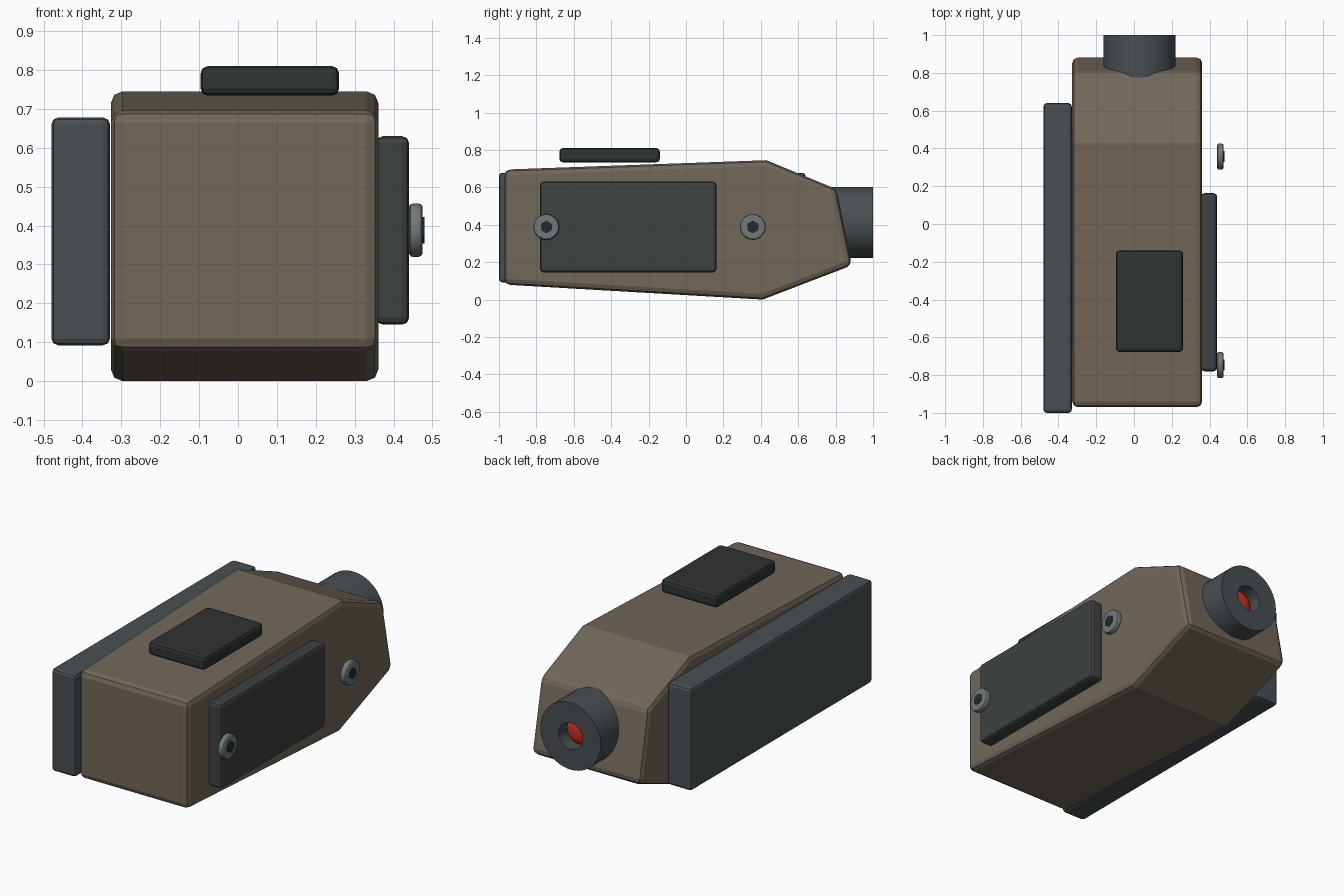
import bpy, bmesh, math
from mathutils import Vector

if "Cube" in bpy.data.objects:
    bpy.data.objects.remove(bpy.data.objects["Cube"])


def material(name, r, g, b):
    m = bpy.data.materials.new(name)
    m.diffuse_color = (r, g, b, 1)
    m.use_nodes = True
    m.node_tree.nodes["Principled BSDF"].inputs["Base Color"].default_value = m.diffuse_color
    return m


BROWN = material("brown_shell", 0.165, 0.138, 0.103)
SLATE = material("slate", 0.066, 0.078, 0.085)
CHARCOAL = material("charcoal", 0.047, 0.054, 0.052)
BLACK = material("black_rubber", 0.028, 0.033, 0.032)
STEEL = material("steel", 0.17, 0.19, 0.2)
SOCKET = material("socket", 0.02, 0.022, 0.025)
RED = material("red_lens", 0.65, 0.03, 0.015)


def finish(name, bm, mat, bevel=0, segments=2):
    bmesh.ops.recalc_face_normals(bm, faces=bm.faces)
    me = bpy.data.meshes.new(name)
    bm.to_mesh(me)
    bm.free()
    me.materials.append(mat)
    ob = bpy.data.objects.new(name, me)
    bpy.context.collection.objects.link(ob)
    if bevel:
        mod = ob.modifiers.new("Bevel", 'BEVEL')
        mod.width = bevel
        mod.segments = segments
        mod.limit_method = 'ANGLE'
        mod.angle_limit = math.radians(30)
    return ob


def extrude_x(name, profile, x0, x1, mat, bevel):
    """Solid from a (y, z) outline, running from x0 to x1."""
    bm = bmesh.new()
    face = bm.faces.new([bm.verts.new((x0, y, z)) for y, z in profile])
    new = bmesh.ops.extrude_face_region(bm, geom=[face])["geom"]
    verts = [v for v in new if isinstance(v, bmesh.types.BMVert)]
    bmesh.ops.translate(bm, vec=(x1 - x0, 0, 0), verts=verts)
    # the starting face is kept by the extrusion and closes the solid
    return finish(name, bm, mat, bevel)


def block(name, x, y, z, mat, bevel):
    outline = [(y[0], z[0]), (y[1], z[0]), (y[1], z[1]), (y[0], z[1])]
    return extrude_x(name, outline, x[0], x[1], mat, bevel)


def lathe(name, profile, centre, axis, steps, mat, smooth=True):
    """Spin (radius, along-axis) points about an axis; radius starts along z."""
    axis, centre = Vector(axis), Vector(centre)
    bm = bmesh.new()
    vs = [bm.verts.new(centre + axis * a + Vector((0, 0, r))) for r, a in profile]
    es = [bm.edges.new(pair) for pair in zip(vs, vs[1:])]
    bmesh.ops.spin(bm, geom=vs + es, cent=centre, axis=axis,
                   angle=math.tau, steps=steps)
    bmesh.ops.remove_doubles(bm, verts=bm.verts, dist=1e-5)
    ob = finish(name, bm, mat)
    if smooth:
        bpy.ops.object.select_all(action='DESELECT')
        ob.select_set(True)
        bpy.context.view_layer.objects.active = ob
        bpy.ops.object.shade_smooth_by_angle(angle=math.radians(30))
    return ob


# Main housing with tapered nose
extrude_x("housing", [(-0.97, 0.08), (-0.97, 0.695), (0.43, 0.745),
                      (0.805, 0.59), (0.887, 0.183), (0.41, 0.0)],
          -0.327, 0.361, BROWN, 0.03)

# Mounting plate, side cover and top pad
block("mounting_plate", (-0.48, -0.329), (-1.0, 0.64), (0.092, 0.678), SLATE, 0.018)
block("side_cover", (0.355, 0.44), (-0.78, 0.163), (0.145, 0.63), CHARCOAL, 0.018)
block("top_pad", (-0.096, 0.26), (-0.677, -0.14), (0.734, 0.81), BLACK, 0.018)

# Barrel with recessed lens
barrel_centre = (0.029, 0, 0.412)
lathe("barrel", [(0, 0.72), (0.191, 0.72), (0.191, 1.0), (0.075, 1.0),
                 (0.075, 0.92), (0, 0.92)], barrel_centre, (0, 1, 0), 48, SLATE)
dome = [(0.075 * math.sin(t), 0.92 + 0.03 * math.cos(t))
        for t in [math.pi / 2 * i / 6 for i in range(7)]]
lathe("lens", dome, barrel_centre, (0, 1, 0), 32, RED)

# Two hex screws
for label, y in (("front", -0.747), ("rear", 0.357)):
    centre = (0, y, 0.388)
    lathe(label + "_screw_head",
          [(0, 0.44), (0.06, 0.44), (0.067, 0.444), (0.069, 0.452), (0.069, 0.463),
           (0.066, 0.471), (0.06, 0.475), (0, 0.475)], centre, (1, 0, 0), 32, STEEL)
    lathe(label + "_screw_socket", [(0, 0.45), (0.034, 0.45), (0.034, 0.479), (0, 0.479)],
          centre, (1, 0, 0), 6, SOCKET, smooth=False)
